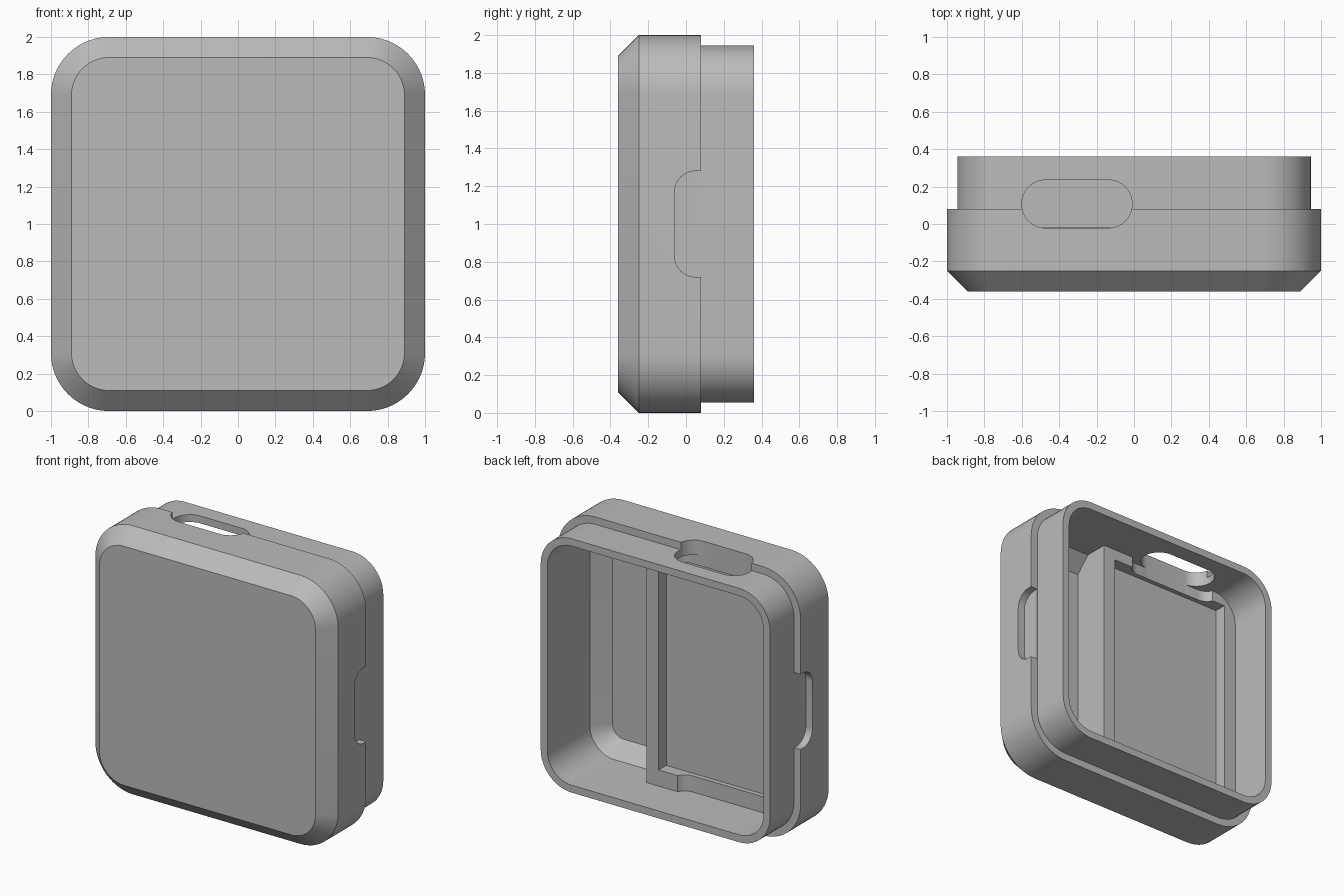
import bpy, bmesh, math
from mathutils import Vector

default = bpy.data.objects.get("Cube")
if default:
    bpy.data.objects.remove(default, do_unlink=True)

GREY = (0.5, 0.5, 0.5, 1)
mat = bpy.data.materials.new("matte grey plastic")
mat.use_nodes = True
mat.diffuse_color = GREY
mat.node_tree.nodes["Principled BSDF"].inputs["Base Color"].default_value = GREY


def rounded_rect(half_u, half_v, r, steps=14):
    """Outline of a rounded rectangle, counter-clockwise."""
    pts = []
    for i, (su, sv) in enumerate([(1, 1), (-1, 1), (-1, -1), (1, -1)]):
        for k in range(steps + 1):
            a = (i + k / steps) * math.pi / 2
            pts.append((su * (half_u - r) + r * math.cos(a),
                        sv * (half_v - r) + r * math.sin(a)))
    return pts


def loft(name, rings):
    """Join equal-length rings of points into a closed solid."""
    bm = bmesh.new()
    loops = [[bm.verts.new(p) for p in ring] for ring in rings]
    for a, b in zip(loops, loops[1:]):
        for i in range(len(a)):
            j = (i + 1) % len(a)
            bm.faces.new((a[i], a[j], b[j], b[i]))
    bm.faces.new(loops[0][::-1])
    bm.faces.new(loops[-1])
    bmesh.ops.recalc_face_normals(bm, faces=bm.faces)
    mesh = bpy.data.meshes.new(name)
    bm.to_mesh(mesh)
    bm.free()
    mesh.materials.append(mat)
    ob = bpy.data.objects.new(name, mesh)
    bpy.context.collection.objects.link(ob)
    return ob


def box(name, lo, hi):
    (x0, y0, z0), (x1, y1, z1) = lo, hi
    ring = [(x0, y0), (x1, y0), (x1, y1), (x0, y1)]
    return loft(name, [[(x, y, z) for x, y in ring] for z in (z0, z1)])


def slot(name, axis, centre, half_u, half_v, r, start, end):
    """Rounded prism running along x or z; v always lies along y."""
    outline = rounded_rect(half_u, half_v, r)
    rings = []
    for t in (start, end):
        if axis == "z":
            rings.append([(centre[0] + u, centre[1] + v, t) for u, v in outline])
        else:
            rings.append([(t, centre[1] + v, centre[0] + u) for u, v in outline])
    return loft(name, rings)


def cut(ob, cutters):
    """Subtract the cutters and bake the result."""
    for c in cutters:
        c.hide_render = True
        mod = ob.modifiers.new("cut", "BOOLEAN")
        mod.operation = "DIFFERENCE"
        mod.solver = "EXACT"
        mod.object = c
    bpy.context.view_layer.update()
    graph = bpy.context.evaluated_depsgraph_get()
    mesh = bpy.data.meshes.new_from_object(ob.evaluated_get(graph))
    ob.modifiers.clear()
    ob.data = mesh


# Case shell: half size, corner radius and depth, from front face to inner floor
profile = [(0.89, 0.20, -0.36), (1.0, 0.31, -0.25), (1.0, 0.31, 0.08),
           (0.945, 0.255, 0.08), (0.945, 0.255, 0.36), (0.89, 0.20, 0.36),
           (0.89, 0.20, -0.14), (0.78, 0.09, -0.25)]
shell = loft("case_shell", [[(u, y, 1 + v) for u, v in rounded_rect(h, h, r)]
                            for h, r, y in profile])

# Circuit board tray: raised platform with a shallow pocket
tray = box("board_tray", (-0.9, -0.26, 0.1), (0.3, 0.035, 1.9))
pocket = box("pocket_cutter", (-0.79, -0.055, 0.23), (0.2, 0.3, 1.81))
relief = slot("relief_cutter", "z", (-0.32, 0.14), 0.375, 0.16, 0.1, -0.1, 2.1)

# Connector opening in the top and shallow grip notches in both sides
port = slot("port_cutter", "z", (-0.305, 0.107), 0.295, 0.128, 0.127, 1.7, 2.2)
grips = [slot("grip_cutter", "x", (1.0, 0.09), 0.28, 0.15, 0.11, s * 0.9455, s * 1.1)
         for s in (-1, 1)]

cut(shell, [port] + grips)
cut(tray, [pocket, relief, port])
for helper in [pocket, relief, port] + grips:
    bpy.data.objects.remove(helper, do_unlink=True)

# Smooth rounded corners, keep hard edges
for ob in (shell, tray):
    bpy.ops.object.select_all(action="DESELECT")
    ob.select_set(True)
    bpy.context.view_layer.objects.active = ob
    bpy.ops.object.shade_smooth_by_angle(angle=math.radians(30))
